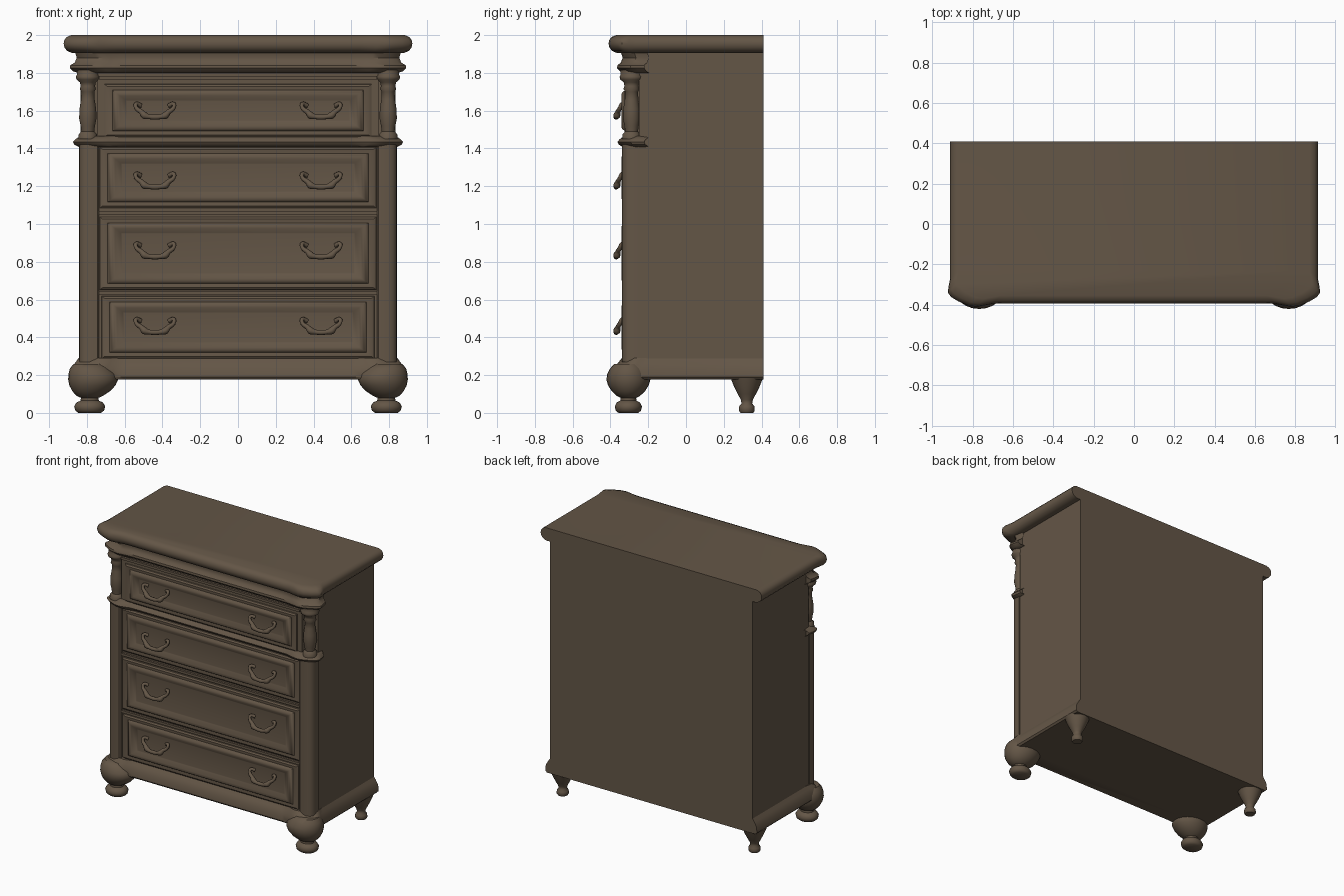
import bpy, bmesh, math

cube = bpy.data.objects.get("Cube")
if cube:
    bpy.data.objects.remove(cube, do_unlink=True)

wood = bpy.data.materials.new("dark brown wood")
wood.use_nodes = True
COLOUR = (0.127, 0.093, 0.062, 1)
wood.diffuse_color = COLOUR
bsdf = next(n for n in wood.node_tree.nodes if n.type == 'BSDF_PRINCIPLED')
bsdf.inputs["Base Color"].default_value = COLOUR
BACK = 0.41


def finish(ob, angle=40):
    ob.data.materials.clear()
    ob.data.materials.append(wood)
    bpy.ops.object.select_all(action='DESELECT')
    ob.select_set(True)
    bpy.context.view_layer.objects.active = ob
    bpy.ops.object.shade_smooth_by_angle(angle=math.radians(angle))
    return ob


def loft(name, rings, angle=40):
    """Skin a stack of closed rings and cap both ends."""
    bm = bmesh.new()
    loops = [[bm.verts.new(p) for p in ring] for ring in rings]
    n = len(loops[0])
    for a, b in zip(loops, loops[1:]):
        for i in range(n):
            j = (i + 1) % n
            bm.faces.new((a[i], a[j], b[j], b[i]))
    bm.faces.new(loops[0])
    bm.faces.new(loops[-1])
    bmesh.ops.recalc_face_normals(bm, faces=bm.faces)
    me = bpy.data.meshes.new(name)
    bm.to_mesh(me)
    bm.free()
    ob = bpy.data.objects.new(name, me)
    bpy.context.collection.objects.link(ob)
    return finish(ob, angle)


def box(name, x0, x1, y0, y1, z0, z1):
    return loft(name, [[(x0, y0, z), (x1, y0, z), (x1, y1, z), (x0, y1, z)]
                       for z in (z0, z1)])


def moulding(name, levels, back, dip):
    """Horizontal moulding with swollen front corners; levels are (z, half width, front)."""
    rings = []
    for z, w, f in levels:
        half = [(w, back), (w, f + 0.14), (w + 0.007, f + 0.105), (w + 0.012, f + 0.07),
                (w - 0.005, f + 0.048), (w - 0.04, f + 0.027), (w - 0.09, f + 0.006),
                (w - 0.13, f), (w - 0.17, f + dip * 0.4), (w - 0.21, f + dip * 0.9),
                (w - 0.26, f + dip)]
        rings.append([(x, y, z) for x, y in half] + [(-x, y, z) for x, y in reversed(half)])
    return loft(name, rings)


def turned(name, x, y, levels, sy=1.0, n=24):
    """Turned part; levels are (z, radius, shift towards the middle)."""
    side = math.copysign(1, x)
    rings = []
    for z, r, shift in levels:
        rings.append([(x - side * shift + r * math.cos(2 * math.pi * i / n),
                       y + sy * r * math.sin(2 * math.pi * i / n), z) for i in range(n)])
    return loft(name, rings, 50)


# Carcass
box("carcass", -0.835, 0.835, -0.25, BACK, 0.2, 1.93)
box("drawer_frame", -0.745, 0.745, -0.31, -0.24, 0.2, 1.88)

# Top slab with a rounded edge
top_edge = [(1.905, 0.045), (1.917, 0.018), (1.935, 0.004), (1.955, 0),
            (1.975, 0.004), (1.99, 0.016), (2.0, 0.04)]
moulding("top_slab", [(z, 0.911 - i, -0.41 + i) for z, i in top_edge], BACK, 0.016)

# Frieze under the top, and the ledge under the columns
moulding("frieze", [(1.80, 0.835, -0.335), (1.808, 0.86, -0.35), (1.825, 0.878, -0.365),
                    (1.84, 0.876, -0.363), (1.855, 0.852, -0.345), (1.88, 0.842, -0.335),
                    (1.91, 0.85, -0.345)], -0.22, 0.012)
moulding("waist_ledge", [(1.408, 0.83, -0.335), (1.42, 0.855, -0.355), (1.435, 0.862, -0.363),
                         (1.448, 0.85, -0.352), (1.465, 0.825, -0.33)], -0.22, 0.022)

# Base moulding
moulding("base_moulding", [(0.178, 0.86, -0.375), (0.19, 0.872, -0.385), (0.235, 0.868, -0.38),
                           (0.265, 0.85, -0.36), (0.29, 0.833, -0.34)], BACK, 0.03)

for side, label in ((1, "left"), (-1, "right")):
    # Rounded corner post beside the lower drawers
    section = [(0.735, -0.25), (0.735, -0.325), (0.745, -0.335), (0.795, -0.338),
               (0.822, -0.33), (0.838, -0.31), (0.842, -0.285), (0.842, -0.25)]
    loft("corner_post_" + label, [[(side * x, y, z) for x, y in section] for z in (0.27, 1.42)])

    # Turned column with capital and base
    turned("column_" + label, side * 0.795, -0.288, [
        (1.45, 0.05, 0), (1.475, 0.048, 0), (1.49, 0.034, 0), (1.52, 0.038, 0),
        (1.56, 0.046, 0), (1.61, 0.044, 0), (1.66, 0.036, 0), (1.70, 0.034, 0),
        (1.715, 0.043, 0), (1.73, 0.038, 0), (1.75, 0.042, 0), (1.765, 0.06, 0),
        (1.78, 0.064, 0), (1.79, 0.058, 0), (1.815, 0.058, 0)])

    # Feet
    turned("front_foot_" + label, side * 0.785, -0.305, [
        (0.0, 0.06, 0), (0.012, 0.076, 0), (0.035, 0.082, 0), (0.055, 0.07, 0),
        (0.065, 0.048, 0), (0.08, 0.047, 0), (0.09, 0.07, 0), (0.115, 0.1, 0.008),
        (0.145, 0.122, 0.014), (0.175, 0.132, 0.018), (0.205, 0.128, 0.015),
        (0.235, 0.11, 0.005), (0.26, 0.085, 0)], 0.88)
    turned("back_foot_" + label, side * 0.79, 0.322, [
        (0.0, 0.034, 0), (0.012, 0.042, 0), (0.035, 0.04, 0), (0.05, 0.028, 0),
        (0.07, 0.032, 0), (0.10, 0.048, 0), (0.14, 0.068, 0), (0.185, 0.086, 0)])

# Drawer fronts: raised frame round a sunk panel, as (inset, y)
PROFILE = [(0, -0.30), (0.004, -0.318), (0.018, -0.326), (0.045, -0.322), (0.058, -0.337),
           (0.07, -0.341), (0.085, -0.338), (0.115, -0.318), (0.122, -0.317)]


def drawer(name, w, z0, z1):
    rings = []
    for inset, y in PROFILE:
        x, dz = w - inset, inset * 0.75
        rings.append([(-x, y, z0 + dz), (x, y, z0 + dz), (x, y, z1 - dz), (-x, y, z1 - dz)])
    return loft(name, rings)


def handle(name, x, z):
    """Hanging bail pull with swollen grip and curled ends."""
    cu = bpy.data.curves.new(name, 'CURVE')
    cu.dimensions = '3D'
    cu.bevel_depth = 0.014
    cu.bevel_resolution = 2
    cu.use_fill_caps = True
    half = [(0.075, -0.32, 0.022, 0.9), (0.1, -0.338, 0.03, 0.8), (0.098, -0.35, 0.008, 0.8),
            (0.072, -0.36, -0.012, 1.0), (0.055, -0.366, -0.03, 1.4), (0.03, -0.37, -0.037, 0.9)]
    path = [(-a, b, c, r) for a, b, c, r in half] + [(0, -0.37, -0.039, 1.0)] + half[::-1]
    sp = cu.splines.new('BEZIER')
    sp.bezier_points.add(len(path) - 1)
    sp.resolution_u = 4
    for bp, (a, b, c, r) in zip(sp.bezier_points, path):
        bp.co = (x + a, b, z + c)
        bp.radius = r
        bp.handle_left_type = bp.handle_right_type = 'AUTO'
    ob = bpy.data.objects.new(name, cu)
    bpy.context.collection.objects.link(ob)
    bpy.ops.object.select_all(action='DESELECT')
    ob.select_set(True)
    bpy.context.view_layer.objects.active = ob
    bpy.ops.object.convert(target='MESH')
    finish(bpy.context.view_layer.objects.active, 60)


rows = [("top", 0.71, 1.458, 1.742, 1.605), ("upper", 0.735, 1.082, 1.408, 1.235),
        ("middle", 0.735, 0.65, 1.04, 0.865), ("bottom", 0.725, 0.285, 0.62, 0.465)]
for row, w, z0, z1, hz in rows:
    drawer(row + "_drawer", w, z0, z1)
    handle(row + "_handle_left", 0.44, hz)
    handle(row + "_handle_right", -0.44, hz)

# Thin rails between the drawers
for i, z in enumerate((0.635, 1.06, 1.775)):
    box("drawer_rail_%d" % (i + 1), -0.735, 0.735, -0.326, -0.30, z - 0.009, z + 0.009)
